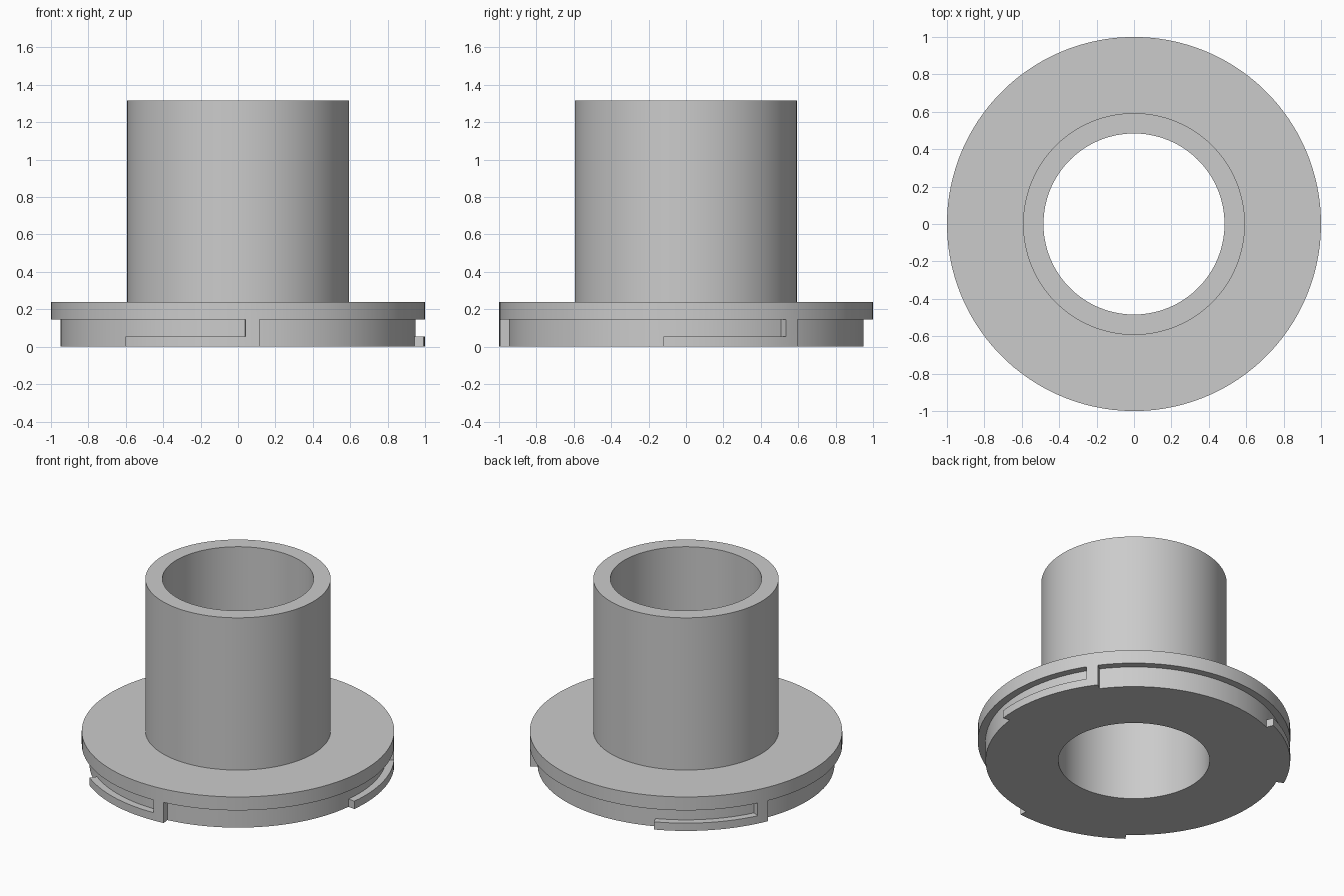
import bpy
import bmesh
from math import radians, cos, sin

if "Cube" in bpy.data.objects:
    bpy.data.objects.remove(bpy.data.objects["Cube"], do_unlink=True)

# Material
grey = bpy.data.materials.new("light_grey")
grey.use_nodes = True
colour = (0.6, 0.6, 0.6, 1)
grey.diffuse_color = colour
grey.node_tree.nodes["Principled BSDF"].inputs["Base Color"].default_value = colour

# Ring boundaries: bore, tube wall, core, rim; heights: base, rail, core, flange, tube
RADII = [0.484, 0.593, 0.95, 1.0]
LEVELS = [0, 0.055, 0.145, 0.24, 1.315]

# Angular columns of one third of the turn: rail, post, then plain core
SPANS = [("rail", 39.2, 13), ("post", 4.3, 2), ("core", 76.5, 25)]
TURNS = 3
angles, kinds = [], []
for turn in range(TURNS):
    a = 233.1 + turn * 360 / TURNS
    for kind, span, count in SPANS:
        for i in range(count):
            angles.append(radians(a + span * i / count))
            kinds.append(kind)
        a += span
N = len(angles)


def solid(col, ring, level):
    """Is this polar cell part of the body?"""
    if not (0 <= ring < len(RADII) - 1 and 0 <= level < len(LEVELS) - 1):
        return False
    if level == 3:                      # tube above the flange
        return ring == 0
    if level == 2 or ring < 2:          # flange and core
        return True
    kind = kinds[col % N]               # L-shaped locking tabs
    return kind == "post" or (kind == "rail" and level == 0)


bm = bmesh.new()
verts = {}


def vert(col, ring, level):
    key = (col % N, ring, level)
    if key not in verts:
        a, r = angles[key[0]], RADII[ring]
        verts[key] = bm.verts.new((r * cos(a), r * sin(a), LEVELS[level]))
    return verts[key]


# Skin every solid cell wherever its neighbour is empty
for c in range(N):
    for r in range(len(RADII) - 1):
        for k in range(len(LEVELS) - 1):
            if not solid(c, r, k):
                continue
            cell = (c, r, k)
            for axis in range(3):
                u, v = [i for i in range(3) if i != axis]
                for side in (0, 1):
                    near = list(cell)
                    near[axis] += 2 * side - 1
                    if solid(*near):
                        continue
                    loop = []
                    for du, dv in ((0, 0), (1, 0), (1, 1), (0, 1)):
                        p = list(cell)
                        p[axis] += side
                        p[u] += du
                        p[v] += dv
                        loop.append(vert(*p))
                    bm.faces.new(loop)

bmesh.ops.recalc_face_normals(bm, faces=bm.faces[:])
mesh = bpy.data.meshes.new("flanged_tube")
bm.to_mesh(mesh)
bm.free()
mesh.materials.append(grey)
body = bpy.data.objects.new("flanged_tube_with_locking_tabs", mesh)
bpy.context.collection.objects.link(body)

# Smooth walls, crisp rims
bpy.ops.object.select_all(action="DESELECT")
body.select_set(True)
bpy.context.view_layer.objects.active = body
bpy.ops.object.shade_smooth_by_angle(angle=radians(30))
